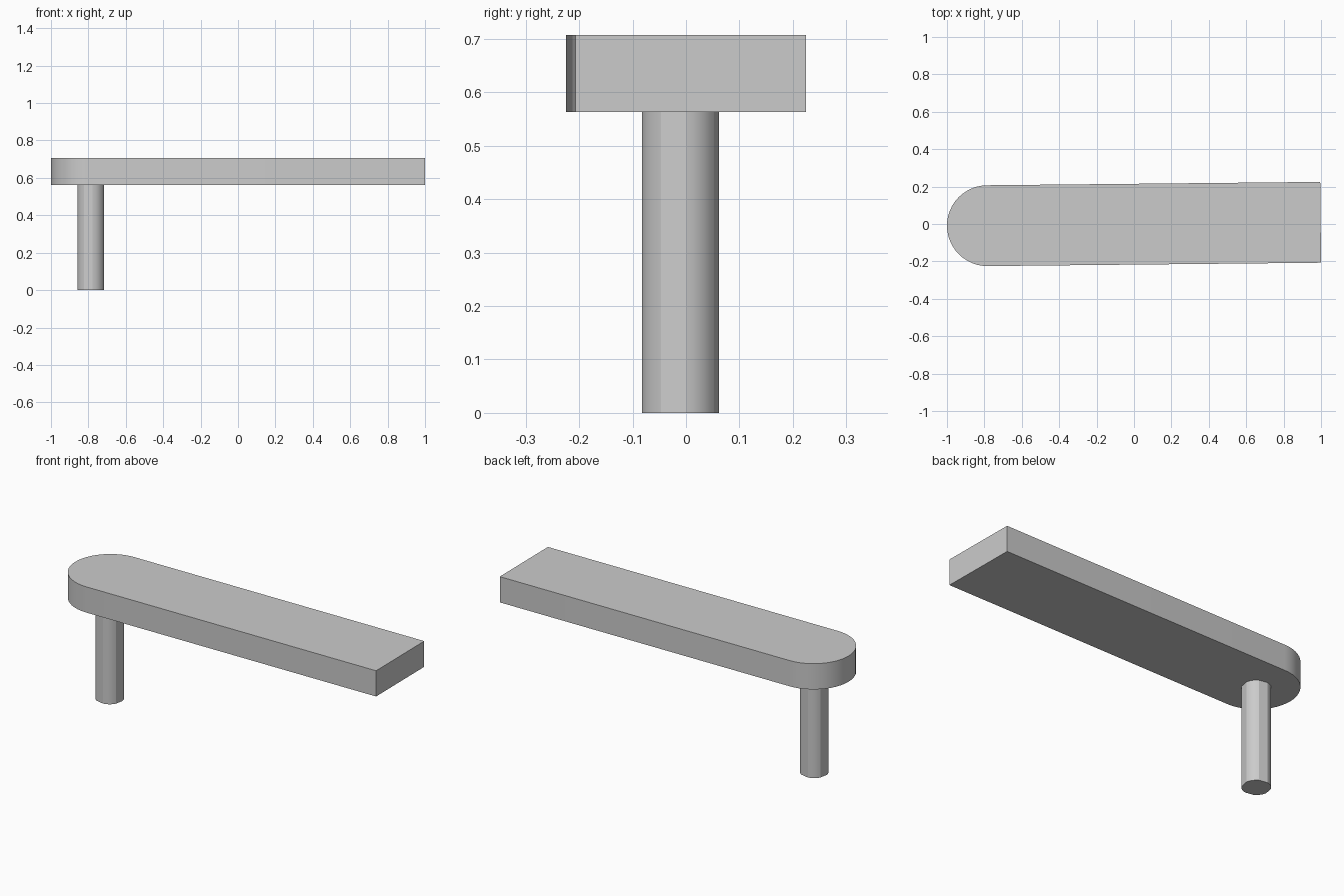
import bpy
import bmesh
from math import cos, sin, radians

cube = bpy.data.objects.get("Cube")
if cube:
    bpy.data.objects.remove(cube, do_unlink=True)

# Single plain grey
grey = bpy.data.materials.new("plain_grey")
grey.use_nodes = True
colour = (0.6, 0.6, 0.6, 1)
grey.diffuse_color = colour
grey.node_tree.nodes["Principled BSDF"].inputs["Base Color"].default_value = colour


def arc(radius, start, end, steps):
    """Points on a circular arc, angles in degrees."""
    angles = [radians(start + (end - start) * i / steps) for i in range(steps + 1)]
    return [(radius * cos(a), radius * sin(a)) for a in angles]


def extrude_outline(name, outline, bottom, top, smooth_angle):
    """Stand a closed outline up into a solid prism."""
    bm = bmesh.new()
    face = bm.faces.new([bm.verts.new((x, y, bottom)) for x, y in outline])
    raised = bmesh.ops.extrude_face_region(bm, geom=[face])["geom"]
    verts = [v for v in raised if isinstance(v, bmesh.types.BMVert)]
    bmesh.ops.translate(bm, verts=verts, vec=(0, 0, top - bottom))
    bmesh.ops.recalc_face_normals(bm, faces=bm.faces)
    mesh = bpy.data.meshes.new(name)
    bm.to_mesh(mesh)
    bm.free()
    mesh.materials.append(grey)
    obj = bpy.data.objects.new(name, mesh)
    bpy.context.collection.objects.link(obj)
    bpy.ops.object.select_all(action="DESELECT")
    obj.select_set(True)
    bpy.context.view_layer.objects.active = obj
    bpy.ops.object.shade_smooth_by_angle(angle=radians(smooth_angle))
    return obj


slab_bottom, slab_top = 0.563, 0.707
half_width, length = 0.216, 1.782

# Slab: one round end, one square end, turned very slightly
outline = arc(half_width, 90, 270, 24) + [(length, -half_width), (length, half_width)]
slab = extrude_outline("slab", outline, slab_bottom, slab_top, 30)
slab.location = (-0.784, -0.009, 0)
slab.rotation_euler.z = 0.0101

# Leg: round post with four flat sides between rounded corners
outline = []
for quarter in range(4):
    outline += arc(0.0725, 8 + 90 * quarter, 60 + 90 * quarter, 5)
leg = extrude_outline("leg", outline, 0, slab_bottom, 20)
leg.location = (-0.787, -0.0105, 0)
